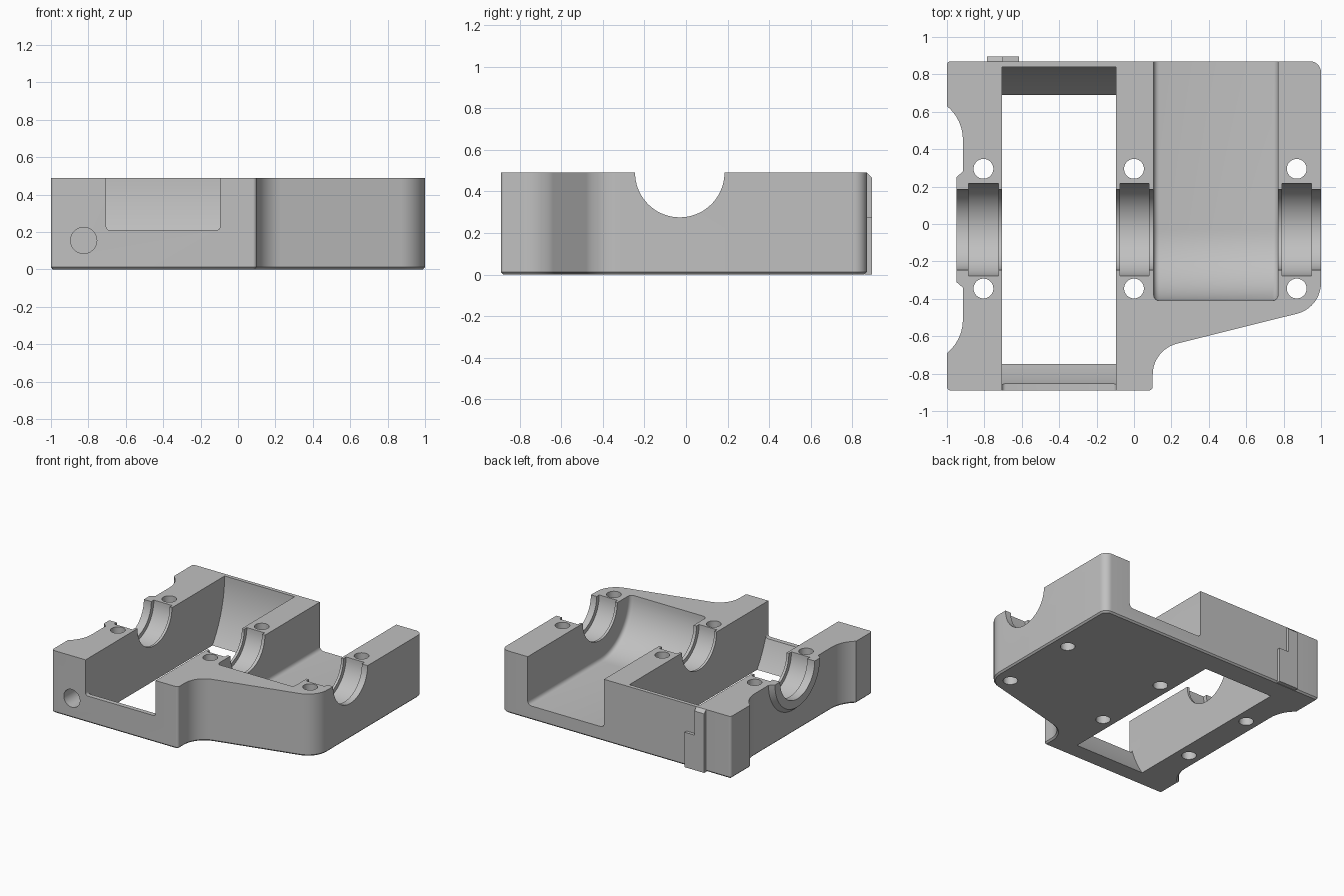
import bpy, bmesh, math
from mathutils import Vector

if "Cube" in bpy.data.objects:
    bpy.data.objects.remove(bpy.data.objects["Cube"])

TOP, CY = 0.49, -0.03          # split-plane height and bore axis position

grey = bpy.data.materials.new("cast_grey")
grey.diffuse_color = (0.53, 0.53, 0.53, 1)
grey.use_nodes = True
grey.node_tree.nodes["Principled BSDF"].inputs["Base Color"].default_value = grey.diffuse_color


def circle(cx, cy, r, n=64):
    return [(cx + r * math.cos(2 * math.pi * i / n),
             cy + r * math.sin(2 * math.pi * i / n)) for i in range(n)]


def rounded(corners, steps=10):
    """Closed outline from (x, y, radius) corners."""
    out = []
    for i, (x, y, r) in enumerate(corners):
        p = Vector((x, y))
        if r == 0:
            out.append((x, y))
            continue
        a = (Vector(corners[i - 1][:2]) - p).normalized()
        b = (Vector(corners[(i + 1) % len(corners)][:2]) - p).normalized()
        half = a.angle(b) / 2
        c = p + (a + b).normalized() * (r / math.sin(half))
        t = r / math.tan(half)
        u, v = p + a * t - c, p + b * t - c
        sweep = u.angle_signed(v)
        for k in range(steps + 1):
            ang = -sweep * k / steps
            out.append((c.x + u.x * math.cos(ang) - u.y * math.sin(ang),
                        c.y + u.x * math.sin(ang) + u.y * math.cos(ang)))
    return out


def prism(name, axis, pts, lo, hi, pts_hi=None, bevel=None, offset=0, segs=1):
    """Extrude a 2D profile along an axis; bevel the edges picked by a rule."""
    place = {"x": lambda p, h: (h, p[0], p[1]),
             "y": lambda p, h: (p[0], h, p[1]),
             "z": lambda p, h: (p[0], p[1], h)}[axis]
    bm = bmesh.new()
    a = [bm.verts.new(place(p, lo)) for p in pts]
    b = [bm.verts.new(place(p, hi)) for p in (pts_hi or pts)]
    n = len(pts)
    bm.faces.new(a)
    bm.faces.new(b)
    for i in range(n):
        bm.faces.new((a[i], a[(i + 1) % n], b[(i + 1) % n], b[i]))
    bmesh.ops.recalc_face_normals(bm, faces=bm.faces)
    if bevel:
        edges = [e for e in bm.edges if bevel(e.verts[0].co, e.verts[1].co)]
        bmesh.ops.bevel(bm, geom=edges, offset=offset, segments=segs,
                        profile=0.5, affect='EDGES')
        bmesh.ops.recalc_face_normals(bm, faces=bm.faces)
    me = bpy.data.meshes.new(name)
    bm.to_mesh(me)
    bm.free()
    me.materials.append(grey)
    ob = bpy.data.objects.new(name, me)
    bpy.context.collection.objects.link(ob)
    return ob


def combine(body, tool, op='DIFFERENCE'):
    mod = body.modifiers.new(tool.name, 'BOOLEAN')
    mod.operation, mod.solver, mod.object = op, 'EXACT', tool
    bpy.context.view_layer.objects.active = body
    bpy.ops.object.modifier_apply(modifier=mod.name)
    bpy.data.objects.remove(tool)


# Housing block, with a fine chamfer round the underside
outline = rounded([(-1, -0.89, 0.02), (0.1, -0.89, 0.02), (0.1, -0.672, 0.171),
                   (1, -0.4475, 0.17), (1, 0.87, 0.06), (-1, 0.87, 0.02),
                   (-1, 0.63, 0), (-0.915, 0.56, 0.23),
                   (-0.915, -0.62, 0.23), (-1, -0.69, 0)])
body = prism("housing", "z", outline, 0, 0.55,
             bevel=lambda p, q: p.z < 0.001 and q.z < 0.001, offset=0.012)

# Tapered collar round the left bearing
combine(body, prism("collar", "x", circle(CY, TOP, 0.28), -0.95, -0.85,
                    circle(CY, TOP, 0.366)), 'UNION')

# Stepped pad on the back wall
combine(body, prism("tall_pad", "x", [(0.862, 0), (0.895, 0), (0.895, 0.465),
                    (0.85, 0.51), (0.85, 0.02), (0.862, 0.015)],
                    -0.785, -0.70), 'UNION')
combine(body, prism("low_pad", "x", [(0.862, 0), (0.895, 0), (0.895, 0.275),
                    (0.85, 0.275), (0.85, 0.02), (0.862, 0.015)],
                    -0.705, -0.615), 'UNION')

# Flat split plane on top
combine(body, prism("top_trim", "x", [(-2, TOP), (2, TOP), (2, 1.2), (-2, 1.2)], -2, 2))

# Open crank slot with cylindrical end walls, and its front notch
combine(body, prism("slot", "x", circle(CY, TOP, 0.87, 160), -0.705, -0.095))
combine(body, prism("front_notch", "y", rounded(
    [(-0.705, 0.21, 0.02), (-0.095, 0.21, 0.02), (-0.095, 0.8, 0), (-0.705, 0.8, 0)], 4),
    -1.2, -0.7))

# Gear pocket: cylindrical front end, open at the back, filleted side edges
arc = [(CY - 0.38 * math.cos(math.pi / 2 * i / 20),
        TOP - 0.38 * math.sin(math.pi / 2 * i / 20)) for i in range(21)]
combine(body, prism("pocket", "x", arc + [(1.2, 0.11), (1.2, 0.7), (-0.41, 0.7)],
                    0.105, 0.77,
                    bevel=lambda p, q: abs(p.x - q.x) < 1e-5 and
                    (p.z + q.z) / 2 < 0.62 and (p.y + q.y) / 2 < 1.1,
                    offset=0.03, segs=4))

# Bearing bore, wider bearing seats and bolt holes
combine(body, prism("bore", "x", circle(CY, TOP, 0.215, 72), -1.3, 1.3))
for x0, x1 in ((-0.885, -0.725), (-0.075, 0.08), (0.79, 0.95)):
    combine(body, prism("seat", "x", circle(CY, TOP, 0.247, 72), x0, x1))
for x in (-0.805, 0, 0.87):
    for y in (0.295, -0.345):
        combine(body, prism("bolt_hole", "z", circle(x, y, 0.053, 40), -0.2, 0.8))

# Blind port in the front face
combine(body, prism("port", "y", circle(-0.825, 0.155, 0.07, 40), -1.2, -0.69))

# Smooth curves, sharp edges
bpy.ops.object.select_all(action='DESELECT')
body.select_set(True)
bpy.context.view_layer.objects.active = body
bpy.ops.object.shade_smooth_by_angle(angle=math.radians(25))
